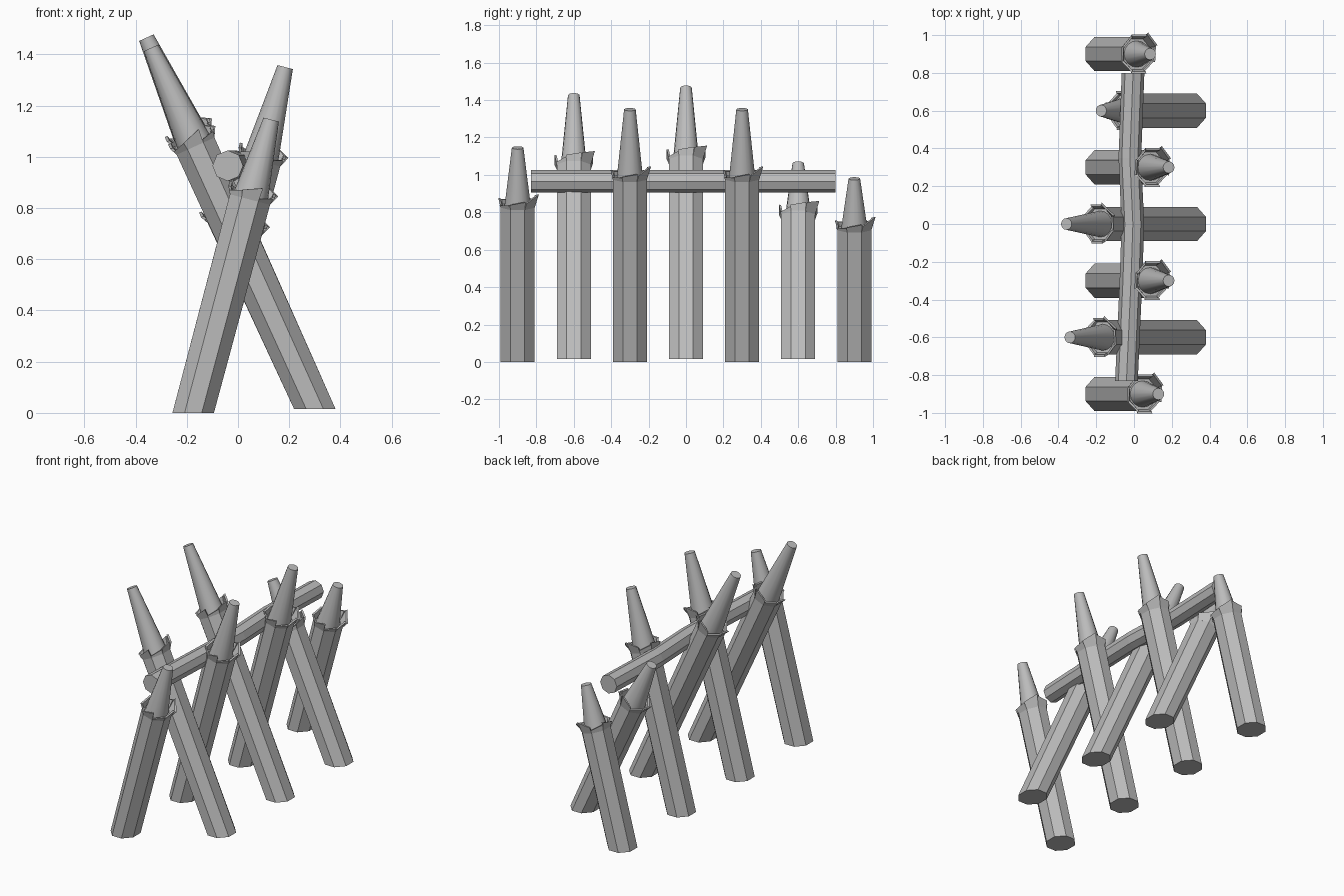
import bpy
import bmesh
from math import sin, cos, pi, radians

cube = bpy.data.objects.get("Cube")
if cube:
    bpy.data.objects.remove(cube)

wood = bpy.data.materials.new("grey_wood")
wood.use_nodes = True
GREY = (0.5, 0.5, 0.5, 1)
wood.diffuse_color = GREY
wood.node_tree.nodes["Principled BSDF"].inputs["Base Color"].default_value = GREY

HALF_X, HALF_Y = 0.081, 0.091       # half widths across the flats
CORNER = 1 / cos(pi / 8)


def corner(k, extra=0.0):
    """Corner k of the eight-sided shaft section, pushed out by extra."""
    a = (k - 0.5) * pi / 4
    return (HALF_X + extra) * CORNER * cos(a), (HALF_Y + extra) * CORNER * sin(a)


def add_object(name, bm, loc=(0, 0, 0), lean=0.0):
    bmesh.ops.recalc_face_normals(bm, faces=bm.faces)
    mesh = bpy.data.meshes.new(name)
    bm.to_mesh(mesh)
    bm.free()
    mesh.materials.append(wood)
    ob = bpy.data.objects.new(name, mesh)
    ob.location = loc
    ob.rotation_euler = (0, lean, 0)
    bpy.context.collection.objects.link(ob)
    return ob


def loft(bm, rings):
    """Skin a stack of equal rings and cap both ends."""
    loops = [[bm.verts.new(p) for p in ring] for ring in rings]
    n = len(loops[0])
    for low, high in zip(loops, loops[1:]):
        for i in range(n):
            j = (i + 1) % n
            bm.faces.new((low[i], low[j], high[j], high[i]))
    bm.faces.new(loops[0][::-1])
    bm.faces.new(loops[-1])


# Splinters round the collar: height at each corner, outward flare
SPLINTERS = [(0.03, 0.045, 0.012), (0.04, 0.075, 0.022), (0.07, 0.04, 0.012),
             (0.02, 0.035, 0.006), (0.05, 0.03, 0.014), (0.015, 0.03, 0.006),
             (0.03, 0.055, 0.012), (0.012, 0.025, 0.005)]


def stake(name, x, y, z, lean, length):
    loc = (x, y, z)
    top = 0.73 * length

    # shaft, with its foot cut level with the ground
    bm = bmesh.new()
    section = [corner(k) for k in range(8)]
    foot = [(px * cos(lean), py, px * sin(lean)) for px, py in section]
    loft(bm, [foot, [(px, py, top) for px, py in section]])
    add_object(name + "_shaft", bm, loc, lean)

    # sharpened point
    bm = bmesh.new()
    bmesh.ops.create_cone(bm, cap_ends=True, segments=16, radius1=0.07,
                          radius2=0.031, depth=length - top)
    bmesh.ops.translate(bm, verts=bm.verts, vec=(0, 0, (length + top) / 2))
    point = add_object(name + "_point", bm, loc, lean)
    bpy.ops.object.select_all(action="DESELECT")
    point.select_set(True)
    bpy.context.view_layer.objects.active = point
    bpy.ops.object.shade_smooth_by_angle(angle=radians(30))

    # ragged bark splinters
    bm = bmesh.new()
    for k, (h0, h1, flare) in enumerate(SPLINTERS):
        rings = []
        for rise in (0, 1):
            ring = []
            for idx, h, skin in ((k, h0, 0), (k + 1, h1, 0),
                                 (k + 1, h1, -0.011), (k, h0, -0.011)):
                px, py = corner(idx, skin + flare * rise)
                ring.append((px, py, top - 0.003 + h * rise))
            rings.append(ring)
        loft(bm, rings)
    add_object(name + "_splinters", bm, loc, lean)


# Stakes lean alternately to either side: y, tip height
RIGHT_FOOT = [(-0.9, 1.145), (-0.3, 1.35), (0.3, 1.35), (0.9, 0.98)]
LEFT_FOOT = [(-0.6, 1.425), (0.0, 1.465), (0.6, 1.06)]
for side, feet, x, z, lean in (("right", RIGHT_FOOT, -0.175, 0, radians(14.9)),
                               ("left", LEFT_FOOT, 0.3, 0.015, radians(-24.4))):
    for i, (y, tip) in enumerate(feet):
        stake(f"{side}_stake_{i + 1}", x, y, z, lean, (tip - z) / cos(lean))

# Slightly crooked ridge log resting in the crossings
bm = bmesh.new()
PATH = [(-0.83, -0.04), (-0.3, -0.016), (0.0, -0.006), (0.35, -0.022), (0.8, -0.005)]
loft(bm, [[(x + 0.06 * cos(k * pi / 4), y, 0.965 + 0.06 * sin(k * pi / 4))
           for k in range(8)] for y, x in PATH])
add_object("ridge_log", bm)
